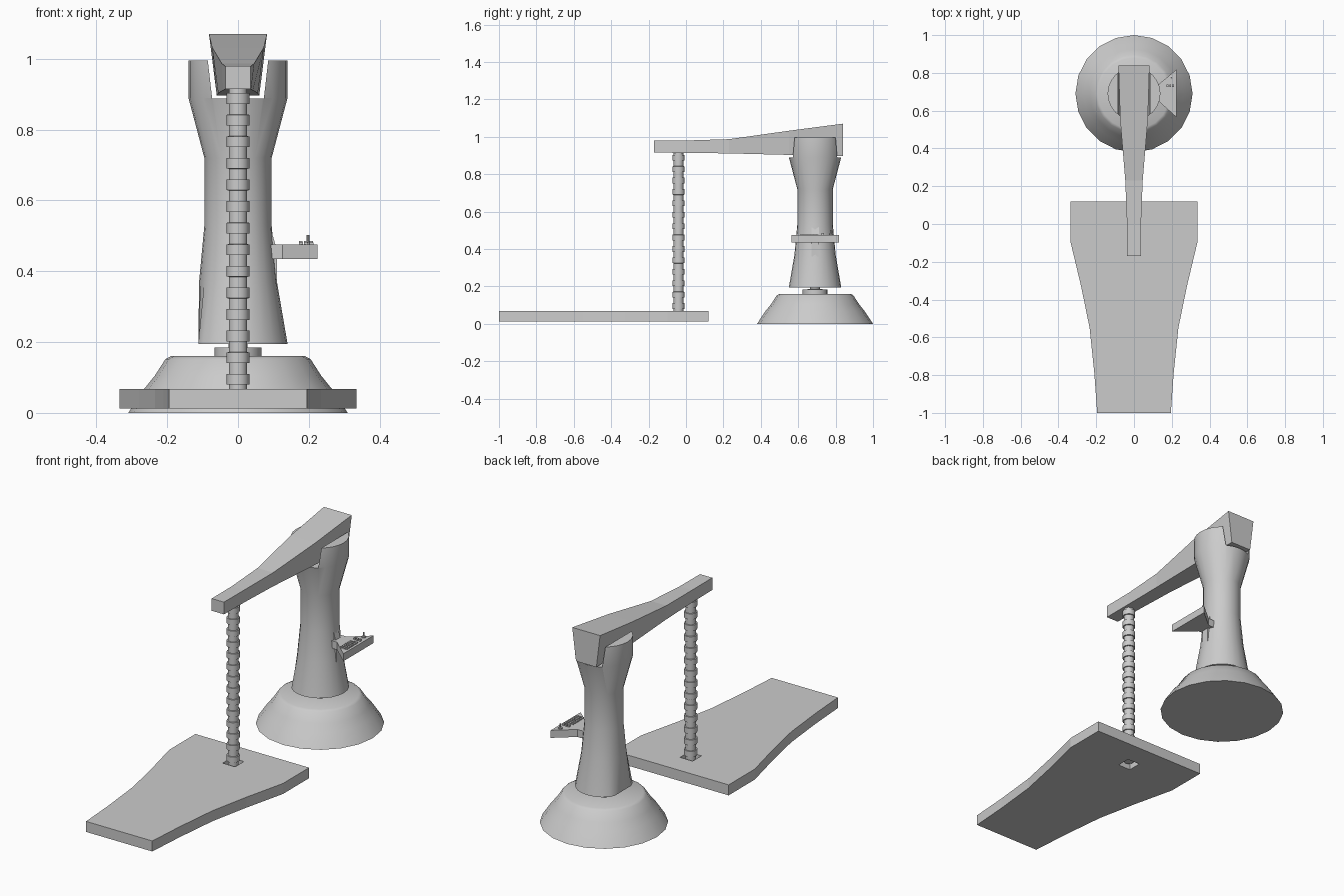
import bpy, bmesh
from math import pi, sin, cos, radians

if "Cube" in bpy.data.objects:
    bpy.data.objects.remove(bpy.data.objects["Cube"])

CY = 0.69  # centre of the column and its plinth


def make(name, verts, faces, smooth=False):
    me = bpy.data.meshes.new(name)
    me.from_pydata(verts, [], faces)
    bm = bmesh.new()
    bm.from_mesh(me)
    bmesh.ops.recalc_face_normals(bm, faces=bm.faces)
    bm.to_mesh(me)
    bm.free()
    ob = bpy.data.objects.new(name, me)
    bpy.context.collection.objects.link(ob)
    bpy.ops.object.select_all(action='DESELECT')
    ob.select_set(True)
    bpy.context.view_layer.objects.active = ob
    if smooth:
        bpy.ops.object.shade_smooth_by_angle(angle=radians(30))
    return ob


def loft(name, rings, smooth=False):
    """Skin a list of equal-length rings and cap both ends."""
    n = len(rings[0])
    verts = [p for r in rings for p in r]
    faces = [(k * n + i, k * n + (i + 1) % n, (k + 1) * n + (i + 1) % n, (k + 1) * n + i)
             for k in range(len(rings) - 1) for i in range(n)]
    faces += [tuple(range(n)), tuple(range(len(verts) - n, len(verts)))]
    return make(name, verts, faces, smooth)


def turned(name, profile, x, y, n, xmin=-9):
    """Lathe (radius, z) points; xmin flattens one side."""
    rings = [[(max(x + r * cos(2 * pi * i / n), xmin), y + r * sin(2 * pi * i / n), z)
              for i in range(n)] for r, z in profile]
    return loft(name, rings, True)


def slab(name, outline, z0, z1):
    return loft(name, [[(x, y, z) for x, y in outline] for z in (z0, z1)])


def box(name, x0, x1, y0, y1, z0, z1):
    return slab(name, [(x0, y0), (x1, y0), (x1, y1), (x0, y1)], z0, z1)


def cut(ob, cutter):
    m = ob.modifiers.new("cut", 'BOOLEAN')
    m.operation = 'DIFFERENCE'
    m.solver = 'EXACT'
    m.object = cutter
    bpy.ops.object.select_all(action='DESELECT')
    ob.select_set(True)
    bpy.context.view_layer.objects.active = ob
    bpy.ops.object.modifier_apply(modifier=m.name)
    bpy.data.objects.remove(cutter)


# Plinth and swivel neck
turned("plinth", [(0.31, 0), (0.265, 0.068), (0.235, 0.105), (0.205, 0.152), (0.19, 0.16)], 0, CY, 20)
turned("swivel_neck", [(0.066, 0.155), (0.066, 0.184), (0.027, 0.185), (0.027, 0.2)], 0, CY, 20)

# Waisted column, flattened low on one side, with a tapered slot on top
column = turned("column", [(0.14, 0.195), (0.11, 0.37), (0.095, 0.53), (0.095, 0.72),
                           (0.14, 0.89), (0.14, 0.995)], 0, CY, 24)
for v in column.data.vertices:
    if v.co.z < 0.4:
        v.co.x = max(v.co.x, -0.112)
slot = loft("slot_cutter", [[(-0.073, y, 0.888), (0.073, y, 0.888), (0.087, y, 1.01), (-0.087, y, 1.01)]
                            for y in (CY - 0.3, CY + 0.3)])
slot.hide_render = True
cut(column, slot)

# Arm: (y, top half width, bottom half width, bottom z, top z)
arm = [(-0.17, 0.036, 0.036, 0.915, 0.98), (0.0, 0.037, 0.037, 0.914, 0.98),
       (0.23, 0.046, 0.042, 0.911, 0.987), (0.55, 0.073, 0.056, 0.903, 1.032),
       (0.84, 0.082, 0.06, 0.896, 1.07)]
loft("arm", [[(-b, y, z0), (b, y, z0), (t, y, z1), (-t, y, z1)] for y, t, b, z0, z1 in arm])

# Ribbed post hanging from the arm
profile = [(0.025, 0.03)]
for k in range(14):
    z = 0.095 + 0.061 * k
    profile += [(0.026, z - 0.0155), (0.032, z - 0.015), (0.032, z + 0.015), (0.026, z + 0.0155)]
profile.append((0.025, 0.925))
turned("ribbed_post", profile, 0, -0.04, 16)

# Tapered table top with a square socket around the post
half = [(0.195, -1), (0.21, -0.79), (0.235, -0.55), (0.28, -0.33), (0.335, -0.10), (0.335, 0.12)]
table = slab("table_plate", half + [(-x, y) for x, y in reversed(half)], 0.012, 0.068)
socket = box("socket_cutter", -0.037, 0.037, -0.077, -0.003, -0.05, 0.2)
socket.hide_render = True
cut(table, socket)

# Control tray with its wedge bracket
slab("control_tray", [(0.07, 0.655), (0.125, 0.655), (0.225, 0.565), (0.225, 0.818),
                      (0.125, 0.735), (0.07, 0.735)], 0.435, 0.475)
loft("tray_bracket", [[(0.06, y, 0.36), (0.11, y, 0.36), (0.11, y, 0.46), (0.09, y, 0.53), (0.06, y, 0.53)]
                      for y in (CY - 0.02, CY + 0.02)])

# Keys, switches and joystick
for i in range(3):
    for j in range(6):
        x, y = 0.172 + 0.015 * i, 0.612 + 0.016 * j
        box("key", x, x + 0.011, y, y + 0.012, 0.47, 0.481)
    x = 0.172 + 0.015 * i
    box("switch", x, x + 0.01, 0.725, 0.738, 0.47, 0.485)
turned("joystick", [(0.01, 0.47), (0.01, 0.482), (0.004, 0.483), (0.004, 0.502)], 0.198, 0.775, 10)
